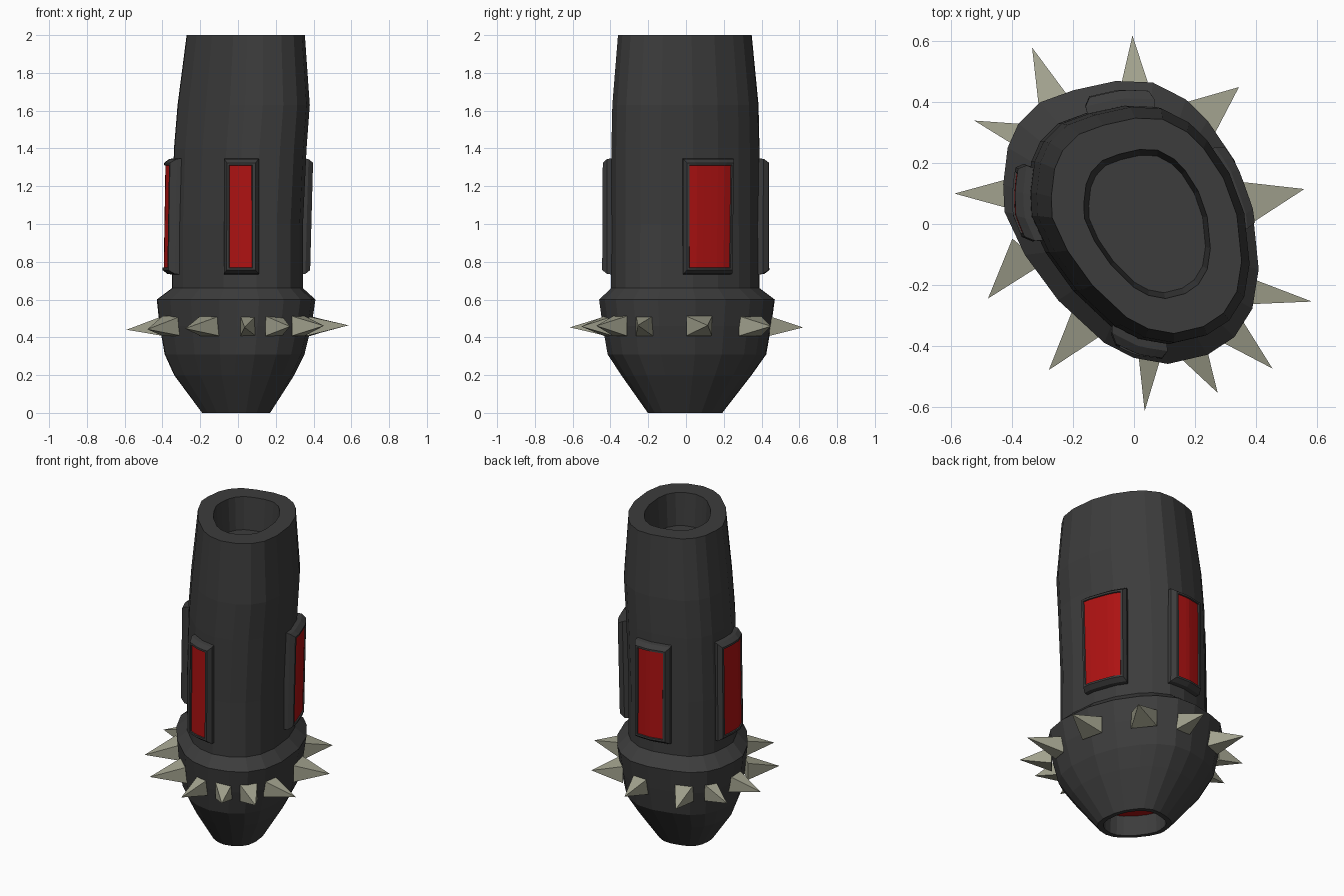
import bpy, bmesh, math
from mathutils import Vector

if "Cube" in bpy.data.objects:
    bpy.data.objects.remove(bpy.data.objects["Cube"])


def material(name, rgb):
    m = bpy.data.materials.new(name)
    m.diffuse_color = (*rgb, 1)
    m.use_nodes = True
    m.node_tree.nodes["Principled BSDF"].inputs["Base Color"].default_value = m.diffuse_color
    return m


DARK = material("dark_metal", (0.045, 0.045, 0.045))
RED = material("red", (0.42, 0.006, 0.006))
BONE = material("spike_metal", (0.36, 0.36, 0.27))


def make(name, verts, faces, mat, fix=True):
    me = bpy.data.meshes.new(name)
    me.from_pydata(verts, [], faces)
    if fix:
        bm = bmesh.new()
        bm.from_mesh(me)
        bmesh.ops.recalc_face_normals(bm, faces=bm.faces)
        bm.to_mesh(me)
        bm.free()
    me.materials.append(mat)
    ob = bpy.data.objects.new(name, me)
    bpy.context.collection.objects.link(ob)
    return ob


# skewed oval cross-section, normalised to a -1..1 box
SECTION = [(1, -.33), (.95, .10), (.81, .44), (.60, .72), (.43, .87), (.17, .99),
           (-.12, 1), (-.45, .935), (-.71, .85), (-.88, .70), (-.965, .53), (-1, .27),
           (-.99, .075), (-.83, -.23), (-.57, -.55), (-.21, -.85), (.02, -.957),
           (.29, -1), (.60, -.935), (.81, -.81), (.95, -.61)]
N = len(SECTION)

# rings: z, centre x, centre y, half width x, half width y
RINGS = [(.125, -.01, -.003, .148, .162), (0, -.01, -.003, .152, .167),
         (0, -.01, -.005, .18, .197),
         (.2, -.02, .002, .318, .345), (.31, -.018, .005, .37, .42),
         (.46, -.013, .005, .402, .446), (.6, -.01, .005, .42, .465),
         (.66, -.003, -.003, .347, .393), (1.0, -.003, -.003, .347, .392),
         (1.4, .012, -.003, .351, .392), (1.63, .03, -.003, .35, .387),
         (2, .041, -.006, .313, .354),
         (2, .043, 0, .208, .245), (1.8, .043, 0, .192, .226)]


def ring(r):
    z, cx, cy, hx, hy = r
    return [Vector((cx + hx * x, cy + hy * y, z)) for x, y in SECTION]


# hollow-ended body shell with bulged collar
verts = [p for r in RINGS for p in ring(r)]
faces = [(k * N + i, k * N + (i + 1) % N, (k + 1) * N + (i + 1) % N, (k + 1) * N + i)
         for k in range(len(RINGS) - 1) for i in range(N)]
faces.append(tuple(range((len(RINGS) - 1) * N, len(RINGS) * N)))
faces.append(tuple(range(N)))
body = make("body", verts, faces, DARK)
body.data.materials.append(RED)
body.data.polygons[len(faces) - 1].material_index = 1  # red floor of lower socket


def surface(angle, z, off):
    """Point on the body side at an angle around z, pushed outward by off."""
    for a, b in zip(RINGS[7:11], RINGS[8:12]):
        if a[0] <= z <= b[0]:
            t = (z - a[0]) / (b[0] - a[0])
            r = [p + (q - p) * t for p, q in zip(a, b)]
            break
    pts = ring(r)
    d = Vector((math.cos(angle), math.sin(angle)))
    for i in range(N):
        p, q = pts[i].xy, pts[(i + 1) % N].xy
        e = q - p
        den = d.x * e.y - d.y * e.x
        if abs(den) < 1e-9:
            continue
        s = (p.x * e.y - p.y * e.x) / den
        u = (p.x * d.y - p.y * d.x) / den
        if s > 0 and -1e-6 <= u <= 1 + 1e-6:
            return Vector((d.x * (s + off), d.y * (s + off), z))


def panel(name, start, end, z0=.73, z1=1.35, cols=6):
    """Raised chamfered frame wrapped on the body with a red window."""
    a0 = math.atan2(start[1], start[0])
    a1 = math.atan2(end[1], end[0])
    if a1 < a0:
        a1 += 2 * math.pi

    def loop(inset, off):
        da = inset / .37
        angs = [a0 + da + (a1 - a0 - 2 * da) * i / cols for i in range(cols + 1)]
        return ([surface(a, z0 + inset, off) for a in angs]
                + [surface(a, z1 - inset, off) for a in reversed(angs)])

    loops = [loop(0, -.02), loop(.006, .025), loop(.026, .052), loop(.038, .052),
             loop(.04, .045)]
    n = 2 * (cols + 1)
    v = [p for l in loops for p in l]
    f = [(k * n + i, k * n + (i + 1) % n, (k + 1) * n + (i + 1) % n, (k + 1) * n + i)
         for k in range(len(loops) - 1) for i in range(n)]
    make(name + "_frame", v, f, DARK, fix=False)
    make(name + "_window", loops[-1],
         [(i, i + 1, n - 2 - i, n - 1 - i) for i in range(cols)], RED, fix=False)


panel("front_panel", (-.08, -.36), (.11, -.39))
panel("right_panel", (.345, -.02), (.245, .24))
panel("back_panel", (.07, .385), (-.16, .37))
panel("left_panel", (-.335, .19), (-.32, -.06))

# four-sided spikes around the collar: tip x, y, base centre x, y, half width
SPIKES = [(-.005, .62, .003, .44, .05), (-.335, .58, -.26, .39, .055),
          (-.525, .34, -.37, .29, .04), (-.59, .10, -.40, .10, .052),
          (-.48, -.245, -.35, -.09, .065), (-.28, -.48, -.15, -.32, .065),
          (.035, -.615, .053, -.42, .04), (.275, -.555, .19, -.41, .05),
          (.455, -.475, .32, -.35, .05), (.585, -.255, .37, -.22, .045),
          (.56, .115, .37, .07, .07), (.345, .45, .21, .34, .075)]
for i, (tx, ty, bx, by, w) in enumerate(SPIKES):
    tip, base = Vector((tx, ty, .452 + .02 * tx)), Vector((bx, by, .46))
    side = Vector((-(ty - by), tx - bx, 0)).normalized() * w
    up = Vector((0, 0, .052))
    make(f"spike_{i + 1}",
         [base - side - up, base + side - up, base + side + up, base - side + up, tip],
         [(0, 1, 2, 3), (0, 1, 4), (1, 2, 4), (2, 3, 4), (3, 0, 4)], BONE)
